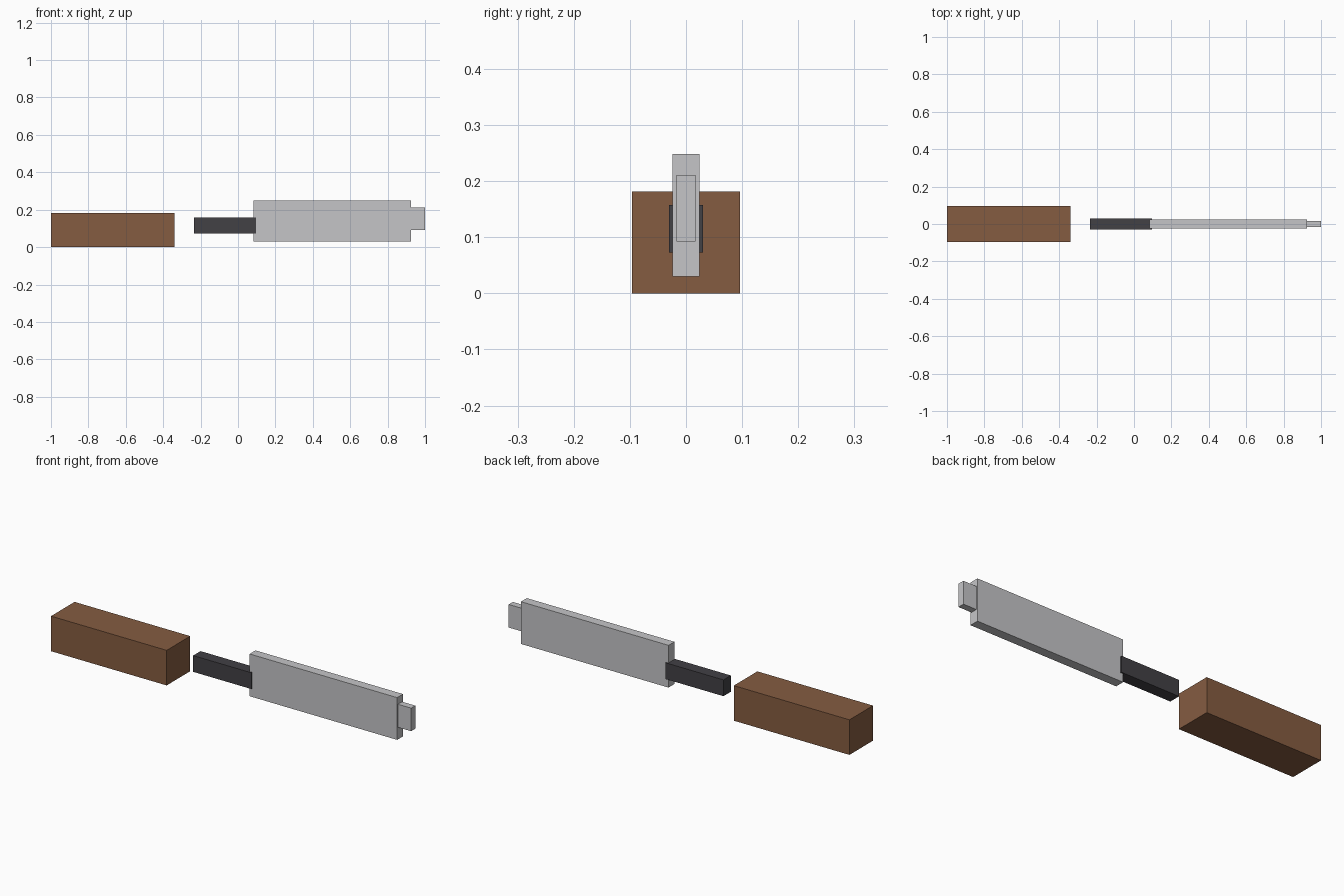
import bpy

cube = bpy.data.objects.get("Cube")
if cube:
    bpy.data.objects.remove(cube, do_unlink=True)


def material(name, rgb):
    mat = bpy.data.materials.new(name)
    mat.use_nodes = True
    colour = (*rgb, 1.0)
    mat.diffuse_color = colour
    mat.node_tree.nodes["Principled BSDF"].inputs["Base Color"].default_value = colour
    return mat


def box(name, x, half_y, z, mat):
    """Box spanning x and z ranges, centred on y = 0."""
    centre = (sum(x) / 2, 0, sum(z) / 2)
    bpy.ops.mesh.primitive_cube_add(size=1, location=centre)
    obj = bpy.context.object
    obj.name = name
    obj.scale = (x[1] - x[0], 2 * half_y, z[1] - z[0])
    bpy.ops.object.transform_apply(location=False, rotation=False, scale=True)
    obj.data.materials.append(mat)
    return obj


wood = material("brown wood", (0.235, 0.107, 0.053))
dark = material("dark grip", (0.054, 0.052, 0.060))
steel = material("pale steel", (0.56, 0.56, 0.575))

# Separate wooden block
box("wooden_block", (-1.0, -0.34), 0.096, (0.0, 0.181), wood)

# Grip overlapping the rear of the blade
box("grip", (-0.235, 0.097), 0.03, (0.073, 0.157), dark)

# Broad blade with a narrower tip
box("blade", (0.083, 0.925), 0.024, (0.03, 0.248), steel)
box("blade_tip", (0.915, 1.0), 0.017, (0.092, 0.211), steel)
